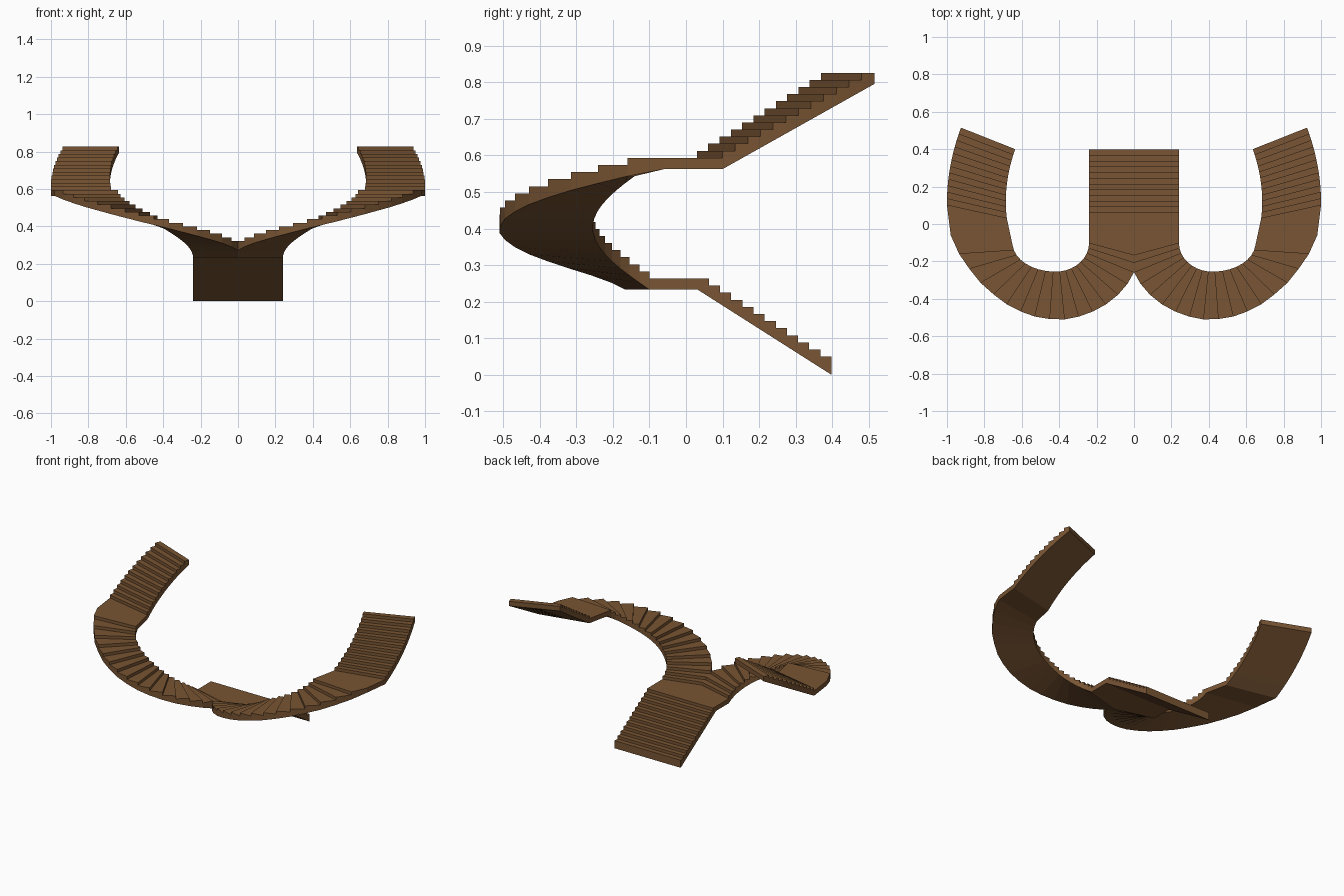
import bpy, bmesh, math

if "Cube" in bpy.data.objects:
    bpy.data.objects.remove(bpy.data.objects["Cube"])

RISE = 0.0194          # height of one step
TOP = 0.05             # height of the first tread


def z_top(k):
    return TOP + RISE * k


def z_under(k):
    return RISE * k


wood = bpy.data.materials.new("brown wood")
wood.diffuse_color = (0.19, 0.09, 0.033, 1)
wood.use_nodes = True
wood.node_tree.nodes["Principled BSDF"].inputs["Base Color"].default_value = wood.diffuse_color


def finish(bm, name):
    bmesh.ops.recalc_face_normals(bm, faces=bm.faces)
    me = bpy.data.meshes.new(name)
    bm.to_mesh(me)
    bm.free()
    me.materials.append(wood)
    bpy.context.collection.objects.link(bpy.data.objects.new(name, me))


def flight(name, lines, sx=1, cap=False):
    """Stepped slab; each line = (inner xy, outer xy, lower z, tread z, soffit z)."""
    bm = bmesh.new()
    cache = {}

    def v(i, side, z):
        key = (i, side, round(z, 5))
        if key not in cache:
            x, y = lines[i][side]
            cache[key] = bm.verts.new((sx * x, y, z))
        return cache[key]

    for i in range(len(lines) - 1):
        low, top, under = lines[i][2:]
        under2 = lines[i + 1][4]
        if top - low > 1e-4:                                     # riser
            bm.faces.new([v(i, 0, low), v(i, 1, low), v(i, 1, top), v(i, 0, top)])
        bm.faces.new([v(i, 0, top), v(i, 1, top), v(i + 1, 1, top), v(i + 1, 0, top)])
        bm.faces.new([v(i, 0, under), v(i, 1, under), v(i + 1, 1, under2), v(i + 1, 0, under2)])
        for s in (0, 1):                                         # stringer sides
            if lines[i][s][0] == 0 and lines[i + 1][s][0] == 0:
                continue                                         # hidden centre joint
            loop = [v(i, s, under), v(i + 1, s, under2), v(i + 1, s, top), v(i, s, top)]
            if top - low > 1e-4 and abs(low - under) > 1e-4:
                loop.append(v(i, s, low))
            bm.faces.new(loop)
    if cap:
        n = len(lines) - 1
        top, under = lines[n - 1][3], lines[n][4]
        bm.faces.new([v(n, 0, under), v(n, 1, under), v(n, 1, top), v(n, 0, top)])
    finish(bm, name)


# Straight central flight
central = []
for k in range(13):
    y = 0.398 - 0.0305 * k
    central.append(((0.24, y), (-0.24, y), z_top(k - 1) if k else 0, z_top(k), z_under(k)))
flight("central_flight", central)

# Lower landing: pointed slab where the stair splits
bm = bmesh.new()
outline = [(0.24, 0.032), (0.24, -0.1), (0, -0.165), (-0.24, -0.1), (-0.24, 0.032)]
face = bm.faces.new([bm.verts.new((x, y, z_under(12))) for x, y in outline])
new = bmesh.ops.extrude_face_region(bm, geom=[face])["geom"]
bmesh.ops.translate(bm, vec=(0, 0, z_top(11) - z_under(12)),
                    verts=[e for e in new if isinstance(e, bmesh.types.BMVert)])
finish(bm, "lower_landing")

# Winding flight: inner edge is a widening half ellipse, outer edge a sweeping curve
outer = [(0, -0.165), (0, -0.205), (0, -0.258), (0.035, -0.32), (0.085, -0.378),
         (0.15, -0.43), (0.22, -0.468), (0.295, -0.495), (0.37, -0.51), (0.45, -0.508),
         (0.53, -0.495), (0.605, -0.468), (0.68, -0.43), (0.75, -0.377), (0.82, -0.315),
         (0.88, -0.24), (0.935, -0.16), (0.98, -0.06)]
wind = []
for i, o in enumerate(outer):
    k = 12 + i
    a = math.radians(180 + 10.3 * i)
    rx = 0.18 if math.cos(a) < 0 else 0.23
    p = (0.42 + rx * math.cos(a), -0.1 + 0.155 * math.sin(a))
    wind.append((p, o, z_top(k - 1), z_top(k), z_under(k)))

# Upper flight: gently bowed edges
upper = []
for i in range(13):
    k, t = 29 + i, i / 12
    bow = 4 * t * (1 - t)
    p = (0.68 - 0.045 * t + 0.022 * bow, 0.03 + 0.37 * t)
    o = (1.0 - 0.075 * t + 0.02 * bow, 0.1 + 0.415 * t)
    upper.append((p, o, z_top(k - 1), z_top(k), z_under(k)))

# Upper landing: level slab joining the two
landing = [(wind[-1][0], wind[-1][1], z_top(28), z_top(28), z_under(29)),
           upper[0]]

for side, sx in (("right", 1), ("left", -1)):
    flight("winding_flight_" + side, wind, sx)
    flight("upper_landing_" + side, landing, sx)
    flight("upper_flight_" + side, upper, sx, cap=True)
